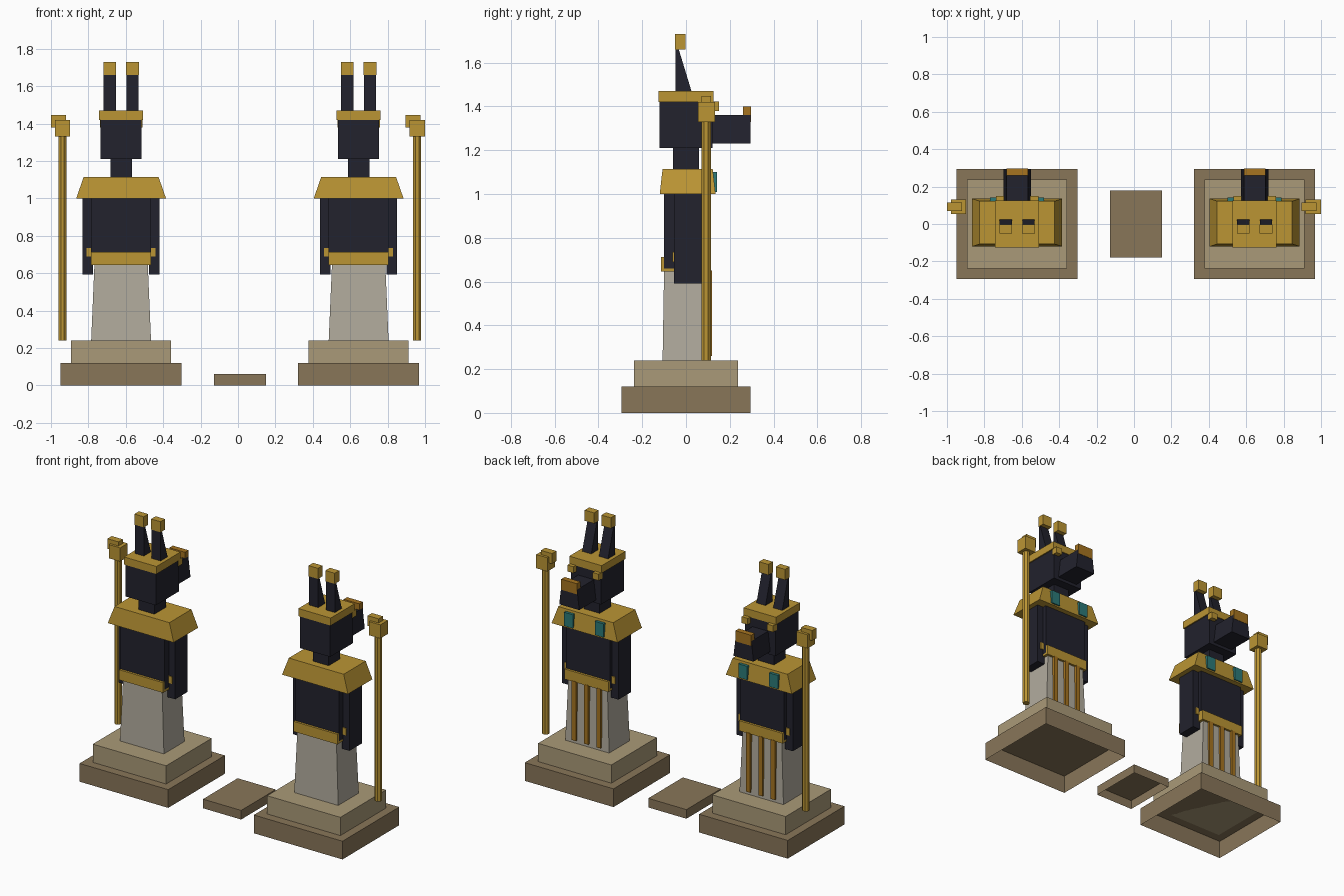
import bpy
import bmesh
from math import pi
from mathutils import Matrix

cube = bpy.data.objects.get("Cube")
if cube:
    bpy.data.objects.remove(cube, do_unlink=True)


def material(name, rgb):
    """Make a flat material from 0-255 display values."""
    lin = [((c / 255 + 0.055) / 1.055) ** 2.4 for c in rgb] + [1.0]
    mat = bpy.data.materials.new(name)
    mat.use_nodes = True
    mat.diffuse_color = lin
    bsdf = mat.node_tree.nodes["Principled BSDF"]
    bsdf.inputs["Base Color"].default_value = lin
    bsdf.inputs["Roughness"].default_value = 0.8
    return mat


BROWN = material("brown stone", (137, 118, 89))
TAN = material("tan stone", (170, 154, 120))
PALE = material("pale cloth", (178, 172, 158))
DARK = material("dark skin", (34, 34, 45))
GOLD = material("gold", (187, 149, 52))
BRONZE = material("bronze", (166, 116, 32))
TEAL = material("teal gem", (44, 122, 120))


def finish(name, bm, mat, origin):
    bmesh.ops.recalc_face_normals(bm, faces=bm.faces)
    mesh = bpy.data.meshes.new(name)
    bm.to_mesh(mesh)
    bm.free()
    mesh.materials.append(mat)
    obj = bpy.data.objects.new(name, mesh)
    obj.location.x = origin
    bpy.context.collection.objects.link(obj)
    return obj


def block(name, mat, x, y, z, origin=0.0, top_x=None, top_y=None, open_base=False):
    """Box from (min, max) ranges; top_x and top_y give a different top."""
    bm = bmesh.new()
    bmesh.ops.create_cube(bm, size=1)
    for v in bm.verts:
        top = v.co.z > 0
        rx = top_x if top and top_x else x
        ry = top_y if top and top_y else y
        v.co = (rx[v.co.x > 0], ry[v.co.y > 0], z[top])
    obj_faces = [f for f in bm.faces if all(v.co.z == z[0] for v in f.verts)]
    if open_base:
        bmesh.ops.delete(bm, geom=obj_faces, context='FACES')
        mesh = bpy.data.meshes.new(name)
        bm.to_mesh(mesh)
        bm.free()
        mesh.materials.append(mat)
        obj = bpy.data.objects.new(name, mesh)
        obj.location.x = origin
        bpy.context.collection.objects.link(obj)
        return obj
    return finish(name, bm, mat, origin)


def sym(half):
    return (-half, half)


def span(centre, half):
    return (centre - half, centre + half)


def pole(name, mat, x, y, radius, z, origin):
    bm = bmesh.new()
    place = Matrix.Translation((x, y, sum(z) / 2)) @ Matrix.Rotation(pi / 8, 4, 'Z')
    bmesh.ops.create_cone(bm, cap_ends=True, segments=8, radius1=radius,
                          radius2=radius, depth=z[1] - z[0], matrix=place)
    return finish(name, bm, mat, origin)


def statue(prefix, cx, outer):
    def part(name, mat, x, y, z, **kw):
        return block(f"{prefix}_{name}", mat, x, y, z, cx, **kw)

    # Stepped plinth
    part("plinth_base", BROWN, sym(0.323), sym(0.295), (0, 0.12), open_base=True)
    part("plinth_step", TAN, sym(0.267), sym(0.237), (0.12, 0.24))

    # Kilt with pleats, torso and belt
    part("kilt", PALE, sym(0.16), sym(0.107), (0.24, 0.66),
         top_x=sym(0.142), top_y=sym(0.1))
    for i in (-1, 0, 1):
        part(f"pleat_{i + 2}", BRONZE, span(i * 0.09, 0.015), (0.09, 0.118), (0.26, 0.65))
    part("torso", DARK, sym(0.16), sym(0.1), (0.66, 1.0))
    part("belt", GOLD, sym(0.16), sym(0.115), (0.645, 0.712))

    # Collar and neck
    part("collar", GOLD, sym(0.24), (-0.12, 0.135), (1.0, 1.115),
         top_x=sym(0.2), top_y=(-0.107, 0.122))
    part("neck", DARK, sym(0.058), sym(0.06), (1.115, 1.21))

    # Head, headband, muzzle and nose
    part("head", DARK, sym(0.11), sym(0.12), (1.21, 1.465))
    part("headband", GOLD, sym(0.118), sym(0.125), (1.42, 1.47))
    part("muzzle", DARK, sym(0.073), (0.1, 0.294), (1.23, 1.36), top_x=sym(0.057))
    part("nose", BRONZE, sym(0.057), (0.26, 0.296), (1.33, 1.4))

    # Paired parts on both sides
    for s, side in ((-1, "right"), (1, "left")):
        part(f"{side}_arm", DARK, span(s * 0.178, 0.028), (-0.055, 0.075), (0.592, 1.0))
        part(f"{side}_bracelet", GOLD, span(s * 0.168, 0.017), (-0.061, 0.081), (0.69, 0.736))
        part(f"{side}_gem", TEAL, span(s * 0.112, 0.032), (0.12, 0.142), (1.01, 1.1))
        part(f"{side}_eye", GOLD, span(s * 0.092, 0.022), (0.11, 0.15), (1.38, 1.422))
        part(f"{side}_ear", DARK, span(s * 0.061, 0.033), (-0.047, 0.025), (1.47, 1.69),
             top_y=(-0.047, -0.042))
        part(f"{side}_ear_tip", GOLD, span(s * 0.061, 0.034), (-0.05, -0.003), (1.66, 1.73))

    # Staff on the outer side
    sx = outer * 0.313
    pole(f"{prefix}_staff", GOLD, sx, 0.092, 0.023, (0.24, 1.34), cx)
    part("staff_head", GOLD, span(sx, 0.041), (0.054, 0.132), (1.33, 1.42))
    part("staff_crook", GOLD, span(sx - 0.022, 0.04), (0.07, 0.115), (1.38, 1.447))


# Two statues flanking a low slab
for prefix, sign in (("right_statue", -1), ("left_statue", 1)):
    statue(prefix, 0.01 + sign * 0.635, sign)
block("path_slab", BROWN, sym(0.139), sym(0.18), (0, 0.06), 0.01, open_base=True)
